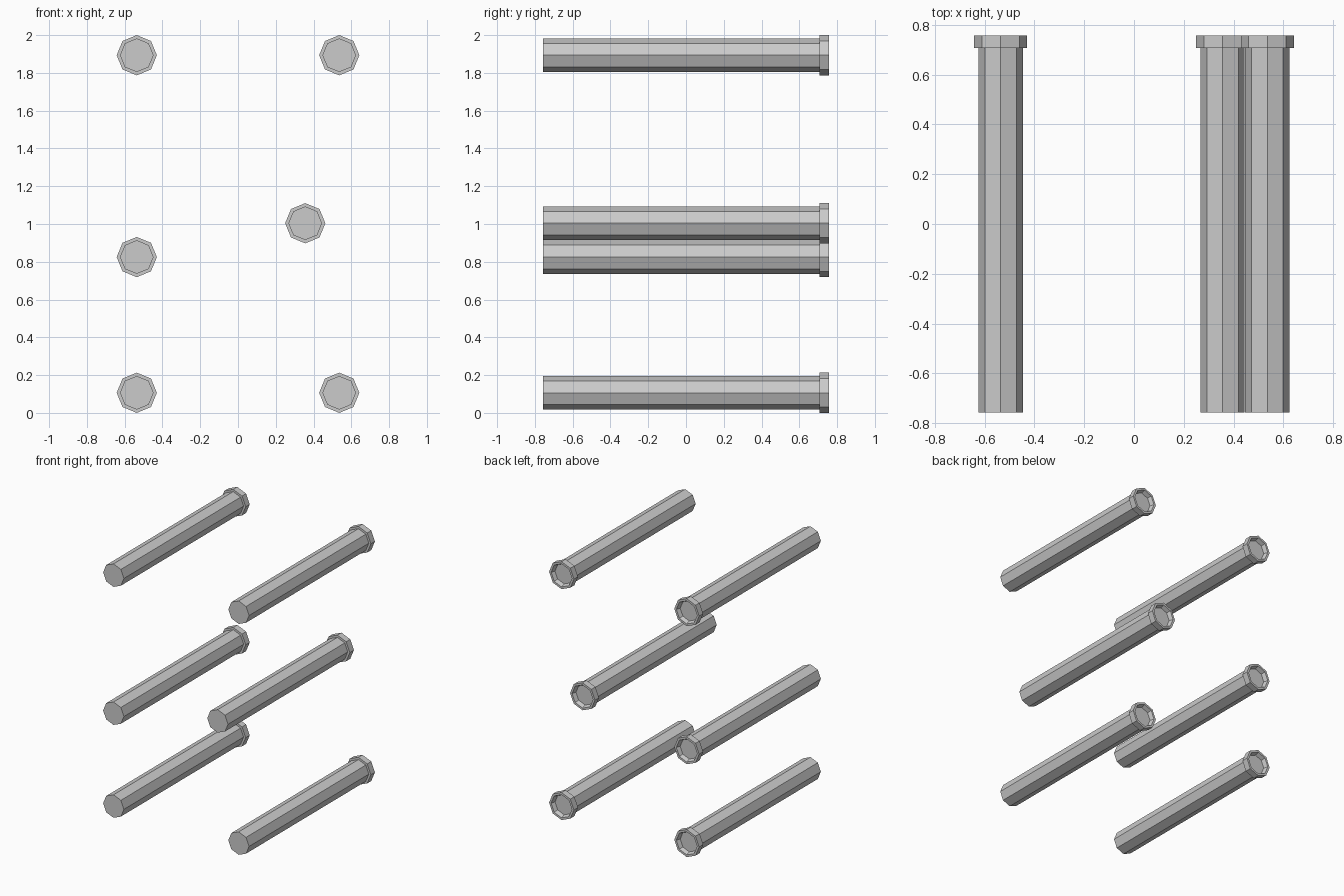
import bpy, bmesh, math

if "Cube" in bpy.data.objects:
    bpy.data.objects.remove(bpy.data.objects["Cube"])

SIDES = 8
# (radius, y) outline: front cap, shaft, flange, recessed back
PROFILE = [(0.089, -0.757), (0.089, 0.707), (0.1065, 0.707),
           (0.1065, 0.757), (0.089, 0.757), (0.078, 0.725)]


def octagonal_pin(name, x, z):
    bm = bmesh.new()
    rings = []
    for r, y in PROFILE:
        rings.append([bm.verts.new((r * math.cos(math.tau * i / SIDES), y,
                                    r * math.sin(math.tau * i / SIDES)))
                      for i in range(SIDES)])
    for a, b in zip(rings, rings[1:]):
        for i in range(SIDES):
            j = (i + 1) % SIDES
            bm.faces.new((a[i], a[j], b[j], b[i]))
    bm.faces.new(rings[0])
    bm.faces.new(rings[-1])
    bmesh.ops.recalc_face_normals(bm, faces=bm.faces)
    mesh = bpy.data.meshes.new(name)
    bm.to_mesh(mesh)
    bm.free()
    ob = bpy.data.objects.new(name, mesh)
    ob.location = (x, 0, z)
    bpy.context.collection.objects.link(ob)


# four corner pins
for side, x in (("left", -0.536), ("right", 0.536)):
    for level, z in (("lower", 0.1065), ("upper", 1.8935)):
        octagonal_pin(f"{level}_{side}_pin", x, z)

# two staggered middle pins
octagonal_pin("middle_left_pin", -0.536, 0.825)
octagonal_pin("middle_right_pin", 0.356, 1.004)
